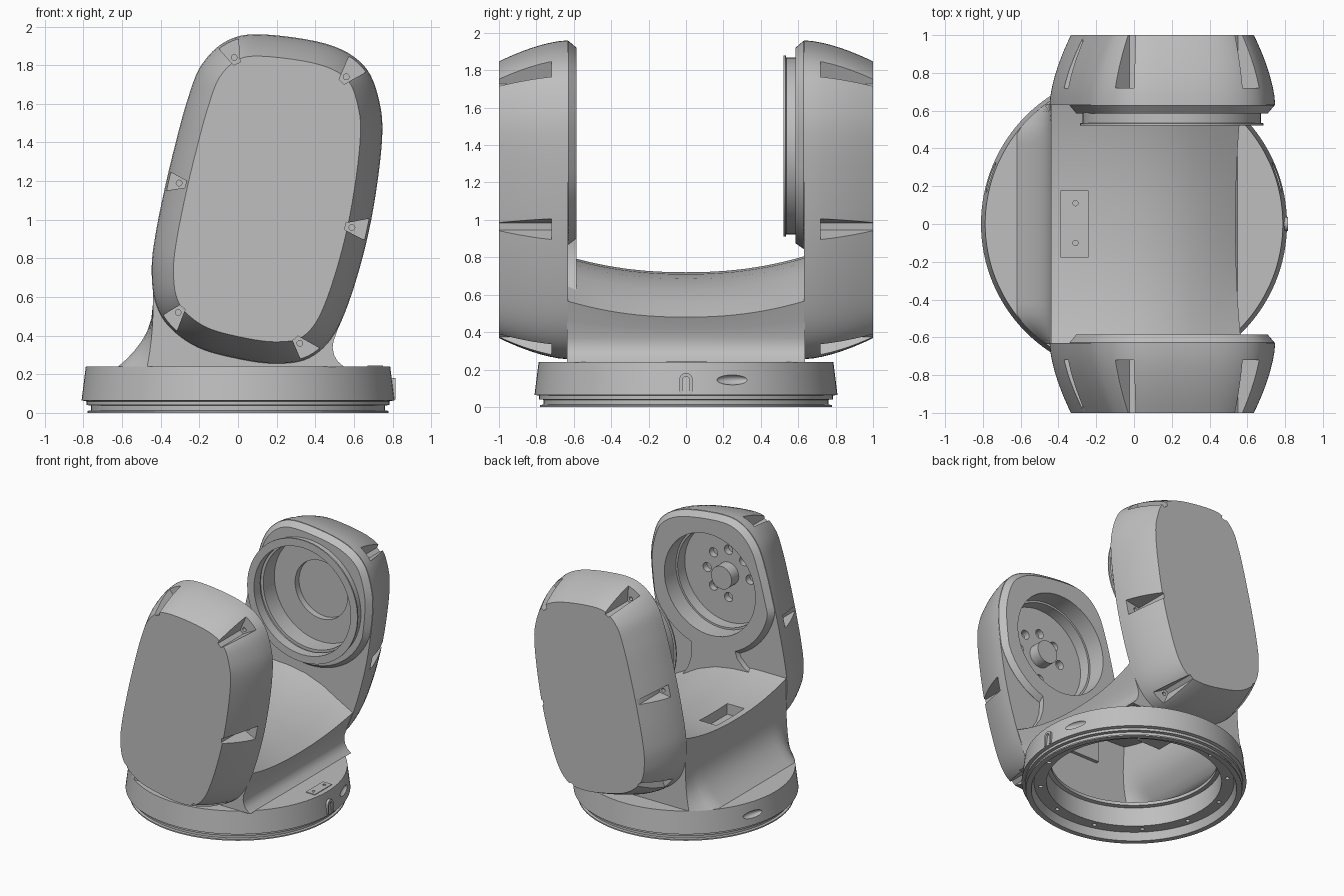
import bpy, bmesh, math
from mathutils import Vector

cube = bpy.data.objects.get("Cube")
if cube:
    bpy.data.objects.remove(cube, do_unlink=True)

grey = bpy.data.materials.new("machined grey")
grey.use_nodes = True
colour = (0.52, 0.52, 0.52, 1)
grey.diffuse_color = colour
grey.node_tree.nodes["Principled BSDF"].inputs["Base Color"].default_value = colour
parts = []


def loft(name, rings, loop=False):
    """Skin a row of closed point rings; loop joins last to first, otherwise the ends are capped."""
    n, m = len(rings[0]), len(rings)
    faces = []
    for i in range(m if loop else m - 1):
        a, b = i * n, (i + 1) % m * n
        for j in range(n):
            k = (j + 1) % n
            faces.append((a + j, a + k, b + k, b + j))
    if not loop:
        faces += [tuple(range(n)), tuple(range((m - 1) * n, m * n))]
    mesh = bpy.data.meshes.new(name)
    mesh.from_pydata([tuple(p) for r in rings for p in r], [], faces)
    bm = bmesh.new()
    bm.from_mesh(mesh)
    bmesh.ops.recalc_face_normals(bm, faces=bm.faces)
    bm.to_mesh(mesh)
    bm.free()
    mesh.materials.append(grey)
    ob = bpy.data.objects.new(name, mesh)
    bpy.context.collection.objects.link(ob)
    parts.append(ob)
    return ob


def circle(r, h, axis, c=(0, 0), n=64):
    pts = []
    for i in range(n):
        a = math.tau * i / n
        u, v = c[0] + r * math.cos(a), c[1] + r * math.sin(a)
        pts.append((u, h, v) if axis == "y" else (u, v, h))
    return pts


def cylinder(name, r, h0, h1, axis="z", c=(0, 0), n=64):
    return loft(name, [circle(r, h, axis, c, n) for h in (h0, h1)])


def ring(name, profile, axis="z", c=(0, 0), n=64):
    return loft(name, [circle(r, h, axis, c, n) for r, h in profile], loop=True)


def prism(name, pts, h0, h1, axis="y"):
    put = {"y": lambda p, h: (p[0], h, p[1]), "z": lambda p, h: (p[0], p[1], h),
           "x": lambda p, h: (h, p[0], p[1])}[axis]
    return loft(name, [[put(p, h) for p in pts] for h in (h0, h1)])


def rect(x0, x1, y0, y1):
    return [(x0, y0), (x1, y0), (x1, y1), (x0, y1)]


def cut(targets, *cutters):
    for c in cutters:
        for t in targets:
            mod = t.modifiers.new("cut", "BOOLEAN")
            mod.operation, mod.object = "DIFFERENCE", c
            bpy.context.view_layer.objects.active = t
            bpy.ops.object.modifier_apply(modifier=mod.name)
        parts.remove(c)
        bpy.data.objects.remove(c, do_unlink=True)


# Pod outline in x, z, smoothed through a few points
ctrl = [(0.12, 1.96), (-0.06, 1.925), (-0.19, 1.8), (-0.262, 1.62), (-0.325, 1.39), (-0.38, 1.16),
        (-0.428, 0.92), (-0.447, 0.75), (-0.43, 0.58), (-0.36, 0.45), (-0.21, 0.34), (0, 0.28),
        (0.2, 0.255), (0.37, 0.285), (0.5, 0.41), (0.6, 0.65), (0.69, 1.0), (0.745, 1.4),
        (0.73, 1.62), (0.65, 1.8), (0.46, 1.91)]
ctrl = [Vector(p) for p in ctrl]
outline = []
for i in range(len(ctrl)):
    p0, p1, p2, p3 = (ctrl[(i + k) % len(ctrl)] for k in (-1, 0, 1, 2))
    for s in range(6):
        t = s / 6
        outline.append(0.5 * (2 * p1 + (p2 - p0) * t + (2 * p0 - 5 * p1 + 4 * p2 - p3) * t * t
                              + (3 * p1 - p0 - 3 * p2 + p3) * t ** 3))


def inset(d):
    out = []
    for i, p in enumerate(outline):
        t = (outline[(i + 1) % len(outline)] - outline[i - 1]).normalized()
        out.append(p + d * Vector((-t.y, t.x)))
    return out


def place(pts, h):
    return [(p[0], h, p[1]) for p in pts]


hub = Vector((0.2, 1.395))
notches = [(-0.02, 1.84, 113), (0.56, 1.74, 48), (0.59, 0.96, -8),
           (0.32, 0.36, -48), (-0.31, 0.52, 230), (-0.305, 1.19, 170)]


def platform_pts(d, r):
    """Inset pod outline whose lower half follows a circle about the hub."""
    out = []
    for p in inset(d):
        v = p - hub
        limit = r if v.y < -0.1 else r + 2 * max(0, v.y + 0.1)
        out.append(hub + v * min(1, limit / v.length))
    return out


for side, s in (("front", -1), ("back", 1)):
    # Tapered shell
    rings = [place(inset(0.113 * ((h - 0.63) / 0.37) ** 1.6), s * h)
             for h in (0.63, 0.68, 0.73, 0.78, 0.83, 0.88, 0.92, 0.96, 1.0)]
    pod = loft(side + "_pod", rings)
    # Raised inner platform
    platform = loft(side + "_platform", [place(platform_pts(0.003, 0.55), s * 0.64),
                                         place(platform_pts(0.003, 0.55), s * 0.628),
                                         place(platform_pts(0.04, 0.52), s * 0.585)])
    # Screw pockets around the rim
    for x, z, deg in notches:
        a = math.radians(deg)
        u, v = Vector((math.cos(a), math.sin(a))), Vector((-math.sin(a), math.cos(a)))
        pts = [Vector((x, z)) + u * k + v * w
               for k, w in ((-0.035, -0.018), (0.2, -0.098), (0.2, 0.098), (-0.035, 0.018))]
        cut([pod], prism("pocket", pts, s * 0.72, s * 1.1),
            cylinder("screw_hole", 0.015, s * 0.69, s * 0.76, "y", (x, z), 16))
    # Bearing recess
    if s < 0:
        cut([pod, platform], cylinder("recess", 0.4, -0.5, -0.82, "y", hub))
        ring("bearing_ledge", [(0.41, -0.73), (0.385, -0.73), (0.385, -0.83), (0.41, -0.83)], "y", hub)
        cylinder("hub_boss", 0.09, -0.73, -0.83, "y", hub)
        for i in (0, 1, 2, 3, 4, 6, 7):
            a = math.tau * i / 8
            c = (hub.x + 0.188 * math.cos(a), hub.y + 0.188 * math.sin(a))
            cut([pod], cylinder("bolt_hole", 0.036, -0.79, -0.87, "y", c, 20))
        prism("platform_neck", [(0.37, 0.93), (0.36, 0.86), (0.365, 0.78), (0.39, 0.7), (0.44, 0.62),
                                (0.44, 0.55), (-0.16, 0.55), (-0.16, 0.78), (-0.1, 0.81),
                                (-0.04, 0.87), (-0.02, 0.93)], -0.64, -0.585)
    else:
        cut([pod, platform], cylinder("recess", 0.435, 0.5, 0.76, "y", hub))
        cut([pod], cylinder("centre_recess", 0.23, 0.7, 0.81, "y", hub))
        ring("collar", [(0.425, 0.6), (0.425, 0.522), (0.485, 0.522), (0.485, 0.533),
                        (0.472, 0.536), (0.472, 0.6)], "y", hub)
        ring("collar_step", [(0.44, 0.62), (0.412, 0.62), (0.412, 0.77), (0.44, 0.77)], "y", hub)


# Saddle shell joining the pods, flared onto the base
def section(y):
    rise = 0.085 * abs(y / 0.63) ** 2.2
    foot = min(0.62, math.sqrt(0.79 ** 2 - y * y)) - 0.44
    sec = [(-0.44 - foot * (1 - k) ** 2.2, 0.24 + 0.33 * k) for k in (0, 0.12, 0.25, 0.4, 0.55, 0.75, 1)]
    sec += [(x, z + rise) for x, z in ((-0.44, 0.72), (-0.2, 0.72), (0, 0.71), (0.15, 0.685),
                                       (0.3, 0.63), (0.44, 0.55))]
    sec += [(0.538 + 0.35 * rise, 0.48 + rise), (0.51 + 0.2 * rise, 0.42 + 0.5 * rise)]
    sec += [(0.494, 0.37), (0.49, 0.335), (0.497, 0.3), (0.515, 0.268), (0.55, 0.238)]
    return [Vector(p) for p in sec]


def inner(y, d=0.028):
    sec, out = section(y), []
    for i, p in enumerate(sec):
        t = (sec[min(i + 1, len(sec) - 1)] - sec[max(i - 1, 0)]).normalized()
        q = p + d * Vector((t.y, -t.x))
        out.append(Vector((q.x, max(q.y, 0.238))))
    return out


rows = [-0.635 + 1.27 * i / 24 for i in range(25)]
saddle = loft("saddle", [place(section(y) + inner(y)[::-1], y) for y in rows])
for s in (-1, 1):
    loft("saddle_end", [place(inner(y), s * y) for y in (0.612, 0.635)])
tray = prism("cable_tray", rect(-0.42, -0.21, -0.21, 0.21), 0.58, 0.705, "z")
cut([saddle, tray], prism("window", rect(-0.39, -0.24, -0.175, 0.175), 0.64, 0.9, "z"))
for y in (-0.1, 0.11):
    cut([tray], cylinder("tray_hole", 0.014, 0.61, 0.7, "z", (-0.31, y), 16))

# Hollow base ring with grooved foot
base = ring("base_ring", [(0.78, 0), (0.78, 0.01), (0.762, 0.013), (0.762, 0.038), (0.785, 0.041),
                          (0.785, 0.06), (0.81, 0.065), (0.788, 0.24), (0.6, 0.24), (0.6, 0.215),
                          (0.63, 0.21), (0.63, 0.06), (0.72, 0.06), (0.74, 0)], n=128)
for i in range(12):
    a = math.tau * (i + 0.5) / 12
    cut([base], cylinder("flange_hole", 0.016, 0.02, 0.09, "z",
                         (0.675 * math.cos(a), 0.675 * math.sin(a)), 12))

# Deck closing the gap between saddle foot and ring
deck = [(0.615 * math.cos(a), 0.615 * math.sin(a)) for a in map(math.radians, range(-36, 37, 6))]
prism("base_deck", deck, 0.218, 0.2395, "z")

# Oval finger dimples on the base wall
for deg in (18, 162):
    bpy.ops.mesh.primitive_uv_sphere_add(segments=32, ring_count=16, radius=1)
    dimple = bpy.context.object
    dimple.scale = (0.03, 0.09, 0.027)
    a = math.radians(deg)
    dimple.rotation_euler.z = a
    dimple.location = (0.805 * math.cos(a), 0.805 * math.sin(a), 0.145)
    dimple.data.materials.append(grey)
    bpy.context.view_layer.update()
    parts.append(dimple)
    cut([base], dimple)

# Arched latch on the left wall and screw plate above it
arch = [(r * math.cos(a), 0.145 + r * math.sin(a))
        for r, angles in ((0.036, range(0, 181, 20)), (0.018, range(180, -1, -20)))
        for a in map(math.radians, angles)]
arch = [(0.036, 0.07)] + arch[:10] + [(-0.036, 0.07), (-0.018, 0.07)] + arch[10:] + [(0.018, 0.07)]
prism("latch", arch, 0.78, 0.815, "x")
plate = prism("screw_plate", rect(0.67, 0.75, -0.105, 0.11), 0.23, 0.245, "z")
for y in (-0.065, 0.07):
    cut([plate], cylinder("plate_hole", 0.012, 0.236, 0.26, "z", (0.71, y), 16))

# Smooth curved faces, keep edges sharp
bpy.ops.object.select_all(action="DESELECT")
for ob in parts:
    ob.select_set(True)
bpy.context.view_layer.objects.active = base
bpy.ops.object.shade_smooth_by_angle(angle=math.radians(32))
